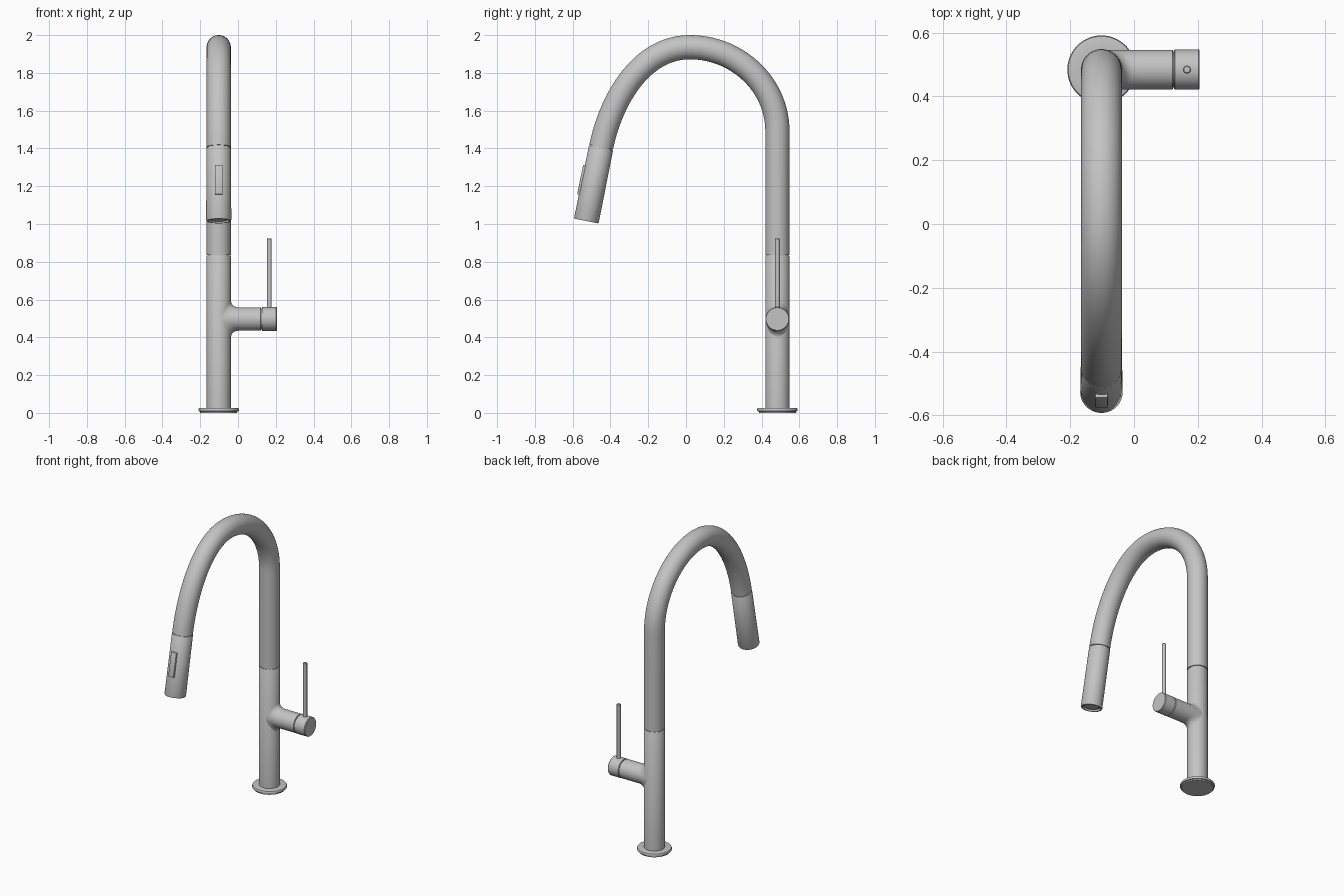
import bpy, bmesh, math
from mathutils import Vector, Matrix
from mathutils.geometry import interpolate_bezier

if "Cube" in bpy.data.objects:
    bpy.data.objects.remove(bpy.data.objects["Cube"])

CX, CY, R, N = -0.102, 0.484, 0.064, 64

metal = bpy.data.materials.new("brushed_grey")
metal.diffuse_color = (0.55, 0.55, 0.55, 1)
metal.use_nodes = True
metal.node_tree.nodes["Principled BSDF"].inputs["Base Color"].default_value = metal.diffuse_color


def finish(name, bm):
    bmesh.ops.recalc_face_normals(bm, faces=bm.faces)
    me = bpy.data.meshes.new(name)
    bm.to_mesh(me)
    bm.free()
    me.materials.append(metal)
    ob = bpy.data.objects.new(name, me)
    bpy.context.collection.objects.link(ob)
    bpy.ops.object.select_all(action='DESELECT')
    ob.select_set(True)
    bpy.context.view_layer.objects.active = ob
    bpy.ops.object.shade_smooth_by_angle(angle=math.radians(35))
    return ob


def skin(name, rings, caps=True):
    """Join closed rings of points into a tube."""
    bm = bmesh.new()
    vr = [[bm.verts.new(p) for p in ring] for ring in rings]
    for a, b in zip(vr, vr[1:]):
        for i in range(len(a)):
            j = (i + 1) % len(a)
            bm.faces.new((a[i], a[j], b[j], b[i]))
    if caps:
        bm.faces.new(vr[0])
        bm.faces.new(vr[-1])
    return finish(name, bm)


def lathe(name, profile, origin, axis=(0, 0, 1), n=N):
    """Revolve (radius, height) pairs about an axis."""
    m = Matrix.Translation(origin) @ Vector((0, 0, 1)).rotation_difference(Vector(axis)).to_matrix().to_4x4()
    return skin(name, [[m @ Vector((r * math.cos(2 * math.pi * i / n), r * math.sin(2 * math.pi * i / n), h))
                        for i in range(n)] for r, h in profile])


# base flange and lower column, with the seam groove at the top
lathe("base_flange", [(0.098, 0), (0.098, 0.008), (0.106, 0.009), (0.107, 0.013),
                      (0.107, 0.02), (0.104, 0.025), (0.098, 0.027), (0.06, 0.027)], (CX, CY, 0))
lathe("column", [(R, 0.02), (R, 0.829), (R - 0.002, 0.832), (R - 0.006, 0.832), (R - 0.006, 0.845)], (CX, CY, 0))

# curved spout swept along a path in the yz plane
head_top, head_end = Vector((CX, -0.449, 1.407)), Vector((CX, -0.528, 1.016))
d = (head_end - head_top).normalized()
rise, top = Vector((CX, CY, 1.49)), Vector((CX, 0.02, 1.936))
path = [Vector((CX, CY, 0.837)), Vector((CX, CY, 1.2))]
path += interpolate_bezier(rise, rise + Vector((0, 0, 0.25)), top + Vector((0, 0.25, 0)), top, 28)
path += interpolate_bezier(top, top - Vector((0, 0.26, 0)), head_top - d * 0.25, head_top, 28)[1:]
rings = []
for k, p in enumerate(path):
    t = (path[min(k + 1, len(path) - 1)] - path[max(k - 1, 0)]).normalized()
    if k < 3:
        t = Vector((0, 0, 1))
    if k == len(path) - 1:
        t = d
    side = Vector((1, 0, 0))
    up = t.cross(side)
    rings.append([p + R * (math.cos(2 * math.pi * i / N) * side + math.sin(2 * math.pi * i / N) * up)
                  for i in range(N)])
skin("spout", rings)

# spray head with seam neck and recessed nozzle
L = (head_end - head_top).length
lathe("spray_head", [(R - 0.006, -0.01), (R - 0.006, 0.004), (R - 0.001, 0.004), (R + 0.001, 0.007),
                     (0.0665, L - 0.006), (0.064, L), (0.056, L), (0.054, L - 0.012),
                     (0.045, L - 0.012), (0.044, L - 0.006), (0.02, L - 0.006)], head_top, d)

# spray button on the front of the head
out = Vector((0, d.z, -d.y))
if out.y > 0:
    out = -out
bm = bmesh.new()
bmesh.ops.create_cube(bm, size=1)
bmesh.ops.scale(bm, vec=(0.04, 0.03, 0.16), verts=bm.verts)
bmesh.ops.bevel(bm, geom=bm.edges[:], offset=0.003, segments=2, affect='EDGES', profile=0.5)
frame = Matrix((Vector((1, 0, 0)), -out, -d)).transposed().to_4x4()
bm.transform(Matrix.Translation(head_top + d * 0.19 + out * 0.06) @ frame)
finish("spray_button", bm)

# side valve body, flowing into the column with a fillet
HZ, HR, F = 0.497, 0.062, 0.04
rings = []
for k in range(9):
    a = math.pi / 2 * k / 8
    ring = []
    for i in range(N):
        th = 2 * math.pi * i / N
        y = HR * math.cos(th)
        wall = CX + math.sqrt(R * R - y * y) - 0.001
        ring.append((wall + F * (1 - math.cos(a)) , CY + y,
                     HZ + (HR + F * (1 - math.sin(a))) * math.sin(th)))
    rings.append(ring)
for r, x in ((HR, 0.02), (HR, 0.12), (HR - 0.002, 0.122), (HR - 0.006, 0.122), (HR - 0.006, 0.13)):
    rings.append([(x, CY + r * math.cos(2 * math.pi * i / N), HZ + r * math.sin(2 * math.pi * i / N))
                  for i in range(N)])
skin("valve_body", rings)

# turning cap and thin lever
lathe("handle_cap", [(HR - 0.006, 0.126), (HR - 0.001, 0.126), (HR + 0.001, 0.128),
                     (HR + 0.001, 0.202), (HR - 0.002, 0.206)], (0, CY, HZ), (1, 0, 0))
lathe("lever", [(0.0125, 0.53), (0.0125, 0.921), (0.010, 0.924)], (0.166, CY, 0), n=24)
